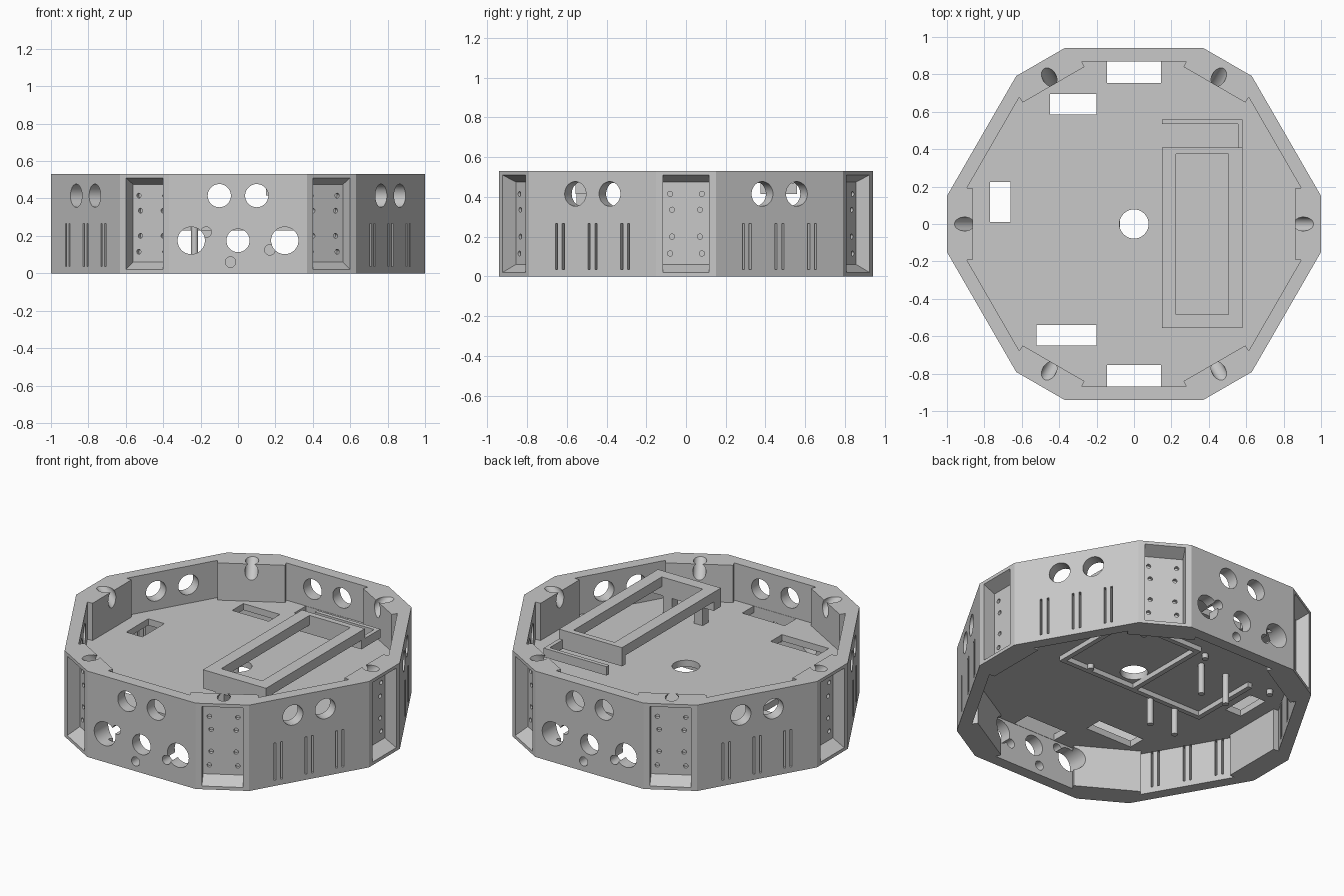
import bpy, bmesh, math
from mathutils import Matrix, Vector

cube = bpy.data.objects.get("Cube")
if cube:
    bpy.data.objects.remove(cube, do_unlink=True)

HEIGHT, FLOOR_LOW, FLOOR_TOP = 0.53, 0.26, 0.30

grey = bpy.data.materials.new("plain_grey")
grey.use_nodes = True
colour = (0.58, 0.58, 0.58, 1)
grey.diffuse_color = colour
grey.node_tree.nodes["Principled BSDF"].inputs["Base Color"].default_value = colour


def turn(degrees):
    return Matrix.Rotation(math.radians(degrees), 4, 'Z')


def box(bm, x, y, z, matrix=Matrix()):
    size = Matrix.Diagonal((x[1] - x[0], y[1] - y[0], z[1] - z[0], 1))
    middle = Vector(((x[0] + x[1]) / 2, (y[0] + y[1]) / 2, (z[0] + z[1]) / 2))
    bmesh.ops.create_cube(bm, size=1, matrix=matrix @ Matrix.Translation(middle) @ size)


def cylinder(bm, place, radius, depth, matrix=Matrix(), axis=(0, 0, 1), sides=40):
    aim = Vector(axis).to_track_quat('Z', 'Y').to_matrix().to_4x4()
    bmesh.ops.create_cone(bm, cap_ends=True, segments=sides, radius1=radius, radius2=radius,
                          depth=depth, matrix=matrix @ Matrix.Translation(place) @ aim)


def prism(bm, points, sweep):
    """Closed profile of 3D points pushed along a vector."""
    face = bm.faces.new([bm.verts.new(p) for p in points])
    extra = bmesh.ops.extrude_face_region(bm, geom=[face], use_keep_orig=True)["geom"]
    bmesh.ops.translate(bm, vec=sweep, verts=[v for v in extra if isinstance(v, bmesh.types.BMVert)])


def finish(bm, name):
    bmesh.ops.recalc_face_normals(bm, faces=bm.faces)
    mesh = bpy.data.meshes.new(name)
    bm.to_mesh(mesh)
    bm.free()
    mesh.materials.append(grey)
    obj = bpy.data.objects.new(name, mesh)
    bpy.context.collection.objects.link(obj)
    return obj


def cut(obj, cutter):
    cutter.hide_render = True
    mod = obj.modifiers.new("cut", 'BOOLEAN')
    mod.operation, mod.solver, mod.object = 'DIFFERENCE', 'EXACT', cutter
    mod.use_self = True
    graph = bpy.context.evaluated_depsgraph_get()
    mesh = bpy.data.meshes.new_from_object(obj.evaluated_get(graph))
    obj.modifiers.clear()
    obj.data = mesh
    bpy.data.objects.remove(cutter, do_unlink=True)


def smooth(obj):
    bpy.ops.object.select_all(action='DESELECT')
    obj.select_set(True)
    bpy.context.view_layer.objects.active = obj
    bpy.ops.object.shade_smooth_by_angle(angle=math.radians(25))


def outline(sides, z):
    """Six-fold ring of points; each side is its angle, distance and half width."""
    return [turn(60 * k + angle) @ Vector((reach, s * half, z))
            for k in range(6) for angle, reach, half in sides for s in (-1, 1)]


# Housing: twelve-sided ring with a floor across the middle
bm = bmesh.new()
prism(bm, outline([(0, 1, 0.15)], 0), (0, 0, HEIGHT))
housing = finish(bm, "housing")

bm = bmesh.new()
for low, high in ((-0.1, FLOOR_LOW), (FLOOR_TOP, 0.7)):
    prism(bm, outline([(0, 0.86, 0.19), (30, 0.87, 0.28)], low), (0, 0, high - low))
cut(housing, finish(bm, "cavity_cutter"))

bm = bmesh.new()
# Corner pockets with sloped ends, screw holes and slanted rim holes
for k in range(6):
    m = turn(60 * k)
    profile = ((1.05, 0.0), (1.0, 0.02), (0.922, 0.06), (0.922, 0.475), (1.0, 0.51), (1.05, 0.53))
    prism(bm, [m @ Vector((r, -0.115, z)) for r, z in profile], m @ Vector((0, 0.23, 0)))
    for side in (-1, 1):
        for y, z in ((0.08, 0.115), (0.07, 0.2), (0.07, 0.335), (0.08, 0.415)):
            cylinder(bm, (0.92, side * y, z), 0.013, 0.04, m, (1, 0, 0), 16)
    cylinder(bm, (0.907, 0, HEIGHT), 0.037, 0.3, m, (1, 0, 1))

# Long walls: two upper holes each, then connector holes or vent slits
for k in range(6):
    angle = 30 + 60 * k
    m = turn(angle)
    holes = [(-0.1, 0.415, 0.062), (0.1, 0.415, 0.062)]
    if angle in (90, 270):
        holes += [(0, 0.175, 0.062), (-0.17, 0.22, 0.028), (-0.04, 0.06, 0.028),
                  (0.17, 0.125, 0.028)]
        # Wide connector holes also clear the inner wall corners
        for side in (-0.25, 0.25):
            cylinder(bm, (0.87, side, 0.175), 0.073, 0.2, m, (1, 0, 0))
    else:
        for group in (-0.19, 0, 0.19):
            for side in (-0.02, 0.02):
                y = group + side
                box(bm, (0.868, 0.97), (y - 0.006, y + 0.006), (0.035, 0.265), m)
    for y, z, radius in holes:
        cylinder(bm, (0.9195, y, z), radius, 0.1, m, (1, 0, 0))

# Floor openings
cylinder(bm, (0, 0, 0.28), 0.078, 0.1)
for x, y in (((-0.145, 0.145), (0.755, 0.868)), ((-0.145, 0.145), (-0.868, -0.755)),
             ((-0.45, -0.2), (0.585, 0.695)), ((-0.77, -0.66), (0.01, 0.225)),
             ((-0.52, -0.2), (-0.65, -0.54))):
    box(bm, x, y, (0.22, 0.33))
cut(housing, finish(bm, "opening_cutter"))
smooth(housing)

# Raised tray frame: thin long bars, deeper end bars, two inset legs
bm = bmesh.new()
for x in ((0.15, 0.225), (0.505, 0.58)):
    box(bm, x, (-0.485, 0.375), (0.47, HEIGHT))
for y in ((-0.555, -0.485), (0.375, 0.41)):
    box(bm, (0.15, 0.58), y, (0.415, HEIGHT))
for x in ((0.23, 0.29), (0.44, 0.5)):
    box(bm, x, (-0.55, -0.49), (FLOOR_TOP, 0.415))
finish(bm, "tray_frame")

# Retaining arm behind the tray
bm = bmesh.new()
box(bm, (0.15, 0.58), (0.535, 0.56), (0.415, 0.47))
box(bm, (0.555, 0.58), (0.41, 0.535), (0.415, 0.47))
finish(bm, "retaining_arm")

# Standoffs and ribs under the floor
bm = bmesh.new()
for x in (-0.232, -0.41):
    for y in (-0.135, 0.31):
        cylinder(bm, (x, y, 0.165), 0.018, 0.19, sides=24)
for x, y in ((0.255, 0.39), (0.24, -0.09), (-0.71, 0.335), (-0.175, 0.41)):
    cylinder(bm, (x, y, 0.245), 0.018, 0.03, sides=24)
smooth(finish(bm, "standoffs"))

bm = bmesh.new()
under = (0.23, FLOOR_LOW)
for x, y in ((0.42, (-0.13, 0.46)), (-0.09, (-0.13, 0.46)), (-0.57, (-0.13, 0.33))):
    box(bm, (x - 0.015, x + 0.015), y, under)
for x, y in (((-0.555, -0.105), -0.115), ((-0.075, 0.405), -0.115), ((-0.075, 0.405), 0.445)):
    box(bm, x, (y - 0.015, y + 0.015), under)
finish(bm, "floor_ribs")
